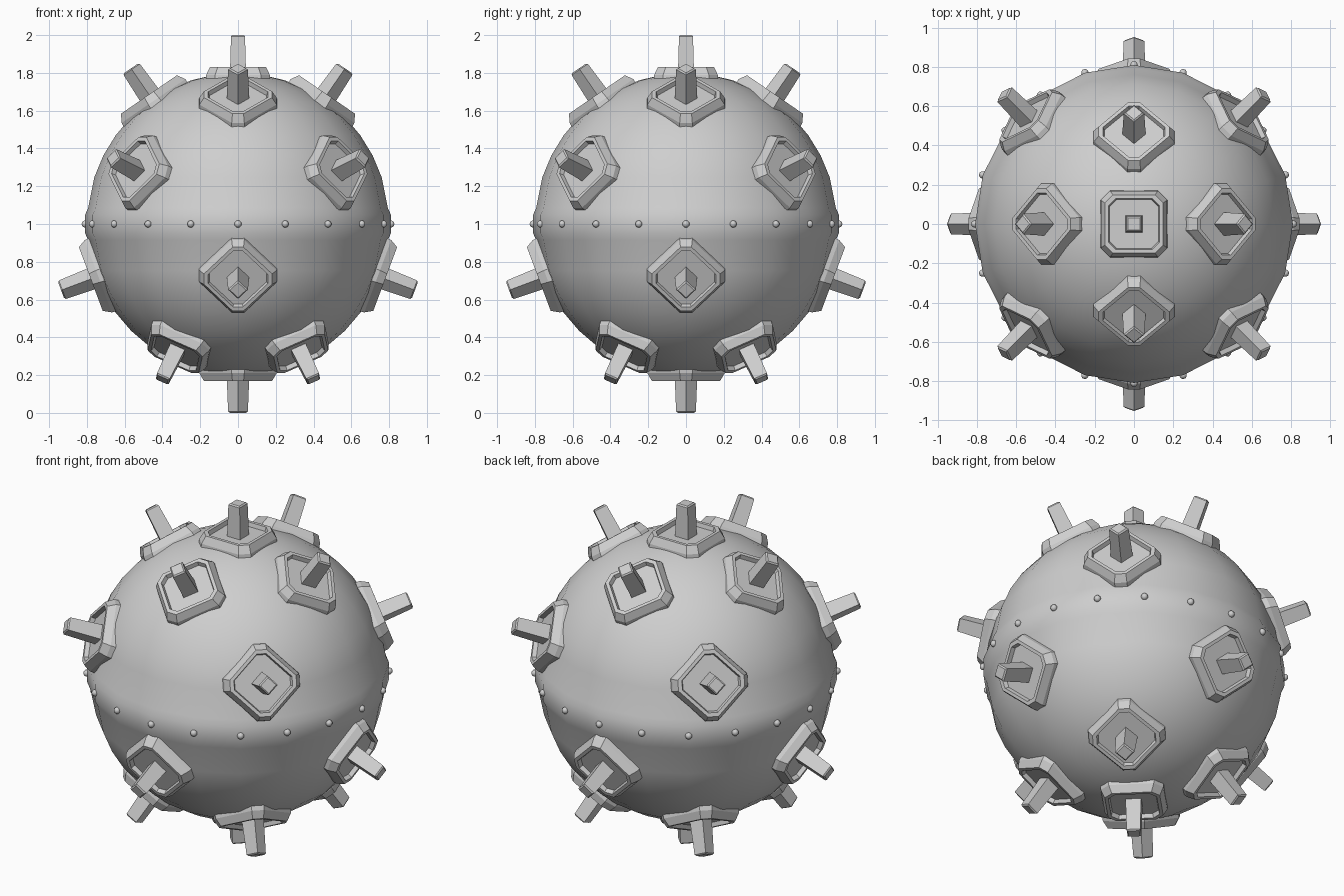
import bpy, bmesh, math
from mathutils import Matrix, Vector

cube = bpy.data.objects.get("Cube")
if cube:
    bpy.data.objects.remove(cube, do_unlink=True)

SEGMENTS = 20
CENTRE = Matrix.Translation((0, 0, 1))

grey = bpy.data.materials.new("plain_grey")
grey.use_nodes = True
colour = (0.62, 0.62, 0.62, 1)
grey.diffuse_color = colour
grey.node_tree.nodes["Principled BSDF"].inputs["Base Color"].default_value = colour


def finish(name, bm, matrix=CENTRE, smooth=None):
    bmesh.ops.recalc_face_normals(bm, faces=bm.faces)
    mesh = bpy.data.meshes.new(name)
    bm.to_mesh(mesh)
    bm.free()
    mesh.materials.append(grey)
    obj = bpy.data.objects.new(name, mesh)
    bpy.context.collection.objects.link(obj)
    obj.matrix_world = matrix
    if smooth:
        bpy.ops.object.select_all(action="DESELECT")
        obj.select_set(True)
        bpy.context.view_layer.objects.active = obj
        bpy.ops.object.shade_smooth_by_angle(angle=math.radians(smooth))
    return obj


def loft(bm, loops):
    """Skin a stack of closed loops and cap both ends."""
    rings = [[bm.verts.new(p) for p in loop] for loop in loops]
    n = len(rings[0])
    for low, high in zip(rings, rings[1:]):
        for i in range(n):
            j = (i + 1) % n
            bm.faces.new((low[i], low[j], high[j], high[i]))
    bm.faces.new(rings[0])
    bm.faces.new(rings[-1])


def square(a, z):
    return [(-a, -a, z), (a, -a, z), (a, a, z), (-a, a, z)]


def cut_square(a, z):
    """Square of half-width a with chamfered corners."""
    b = a * 0.72
    return [(-b, -a, z), (b, -a, z), (a, -b, z), (a, b, z),
            (b, a, z), (-b, a, z), (-a, b, z), (-a, -b, z)]


# Round body with a raised band at the equator
profile = [(0.8 * math.cos(math.radians(e)), 0.8 * math.sin(math.radians(e)))
           for e in (81, 72, 63, 54, 45, 36, 27, 18)]
profile += [(0.793, 0.085), (0.809, 0.05)]
profile += [(r, -z) for r, z in reversed(profile)]
profile = [(0, 0.8)] + profile + [(0, -0.8)]
bm = bmesh.new()
verts = [bm.verts.new((r, 0, z)) for r, z in profile]
edges = [bm.edges.new(pair) for pair in zip(verts, verts[1:])]
bmesh.ops.spin(bm, geom=verts + edges, axis=(0, 0, 1), cent=(0, 0, 0),
               angle=math.tau, steps=SEGMENTS)
bmesh.ops.remove_doubles(bm, verts=bm.verts, dist=0.0005)
finish("body", bm, smooth=40)

# Rivets around the band
bm = bmesh.new()
for i in range(SEGMENTS):
    place = Matrix.Rotation(math.tau * i / SEGMENTS, 4, "Z") @ Matrix.Translation((0.81, 0, 0))
    bmesh.ops.create_uvsphere(bm, u_segments=10, v_segments=6, radius=0.019, matrix=place)
finish("band_rivets", bm, smooth=60)


def add_horn(name, matrix):
    # Chamfered mount with a recessed floor
    bm = bmesh.new()
    loft(bm, [cut_square(a, z) for a, z in
              ((0.172, 0.75), (0.168, 0.79), (0.148, 0.832), (0.13, 0.832), (0.124, 0.808))])
    finish(name + "_mount", bm, CENTRE @ matrix)
    # Tapered square prong
    bm = bmesh.new()
    loft(bm, [square(a, z) for a, z in
              ((0.043, 0.78), (0.037, 0.993), (0.03, 1.0))])
    finish(name + "_prong", bm, CENTRE @ matrix)


# Lower half repeats the upper half, flipped and turned by an eighth
eighth = math.pi / 4
for half, sign in (("upper", 1), ("lower", -1)):
    turn = 0 if sign > 0 else eighth
    flip = Matrix.Rotation(0 if sign > 0 else math.pi, 4, "X")
    add_horn(half + "_pole", Matrix.Rotation(turn, 4, "Z") @ flip)
    for ring, elevation, offset in (("inner", 55.5, 0), ("outer", 20.5, eighth)):
        for i in range(4):
            azimuth = i * math.pi / 2 + offset + turn
            tilt = math.radians(90 - sign * elevation)
            matrix = (Matrix.Rotation(azimuth, 4, "Z") @ Matrix.Rotation(tilt, 4, "Y")
                      @ Matrix.Rotation(eighth, 4, "Z"))
            add_horn(f"{half}_{ring}_{i + 1}", matrix)
